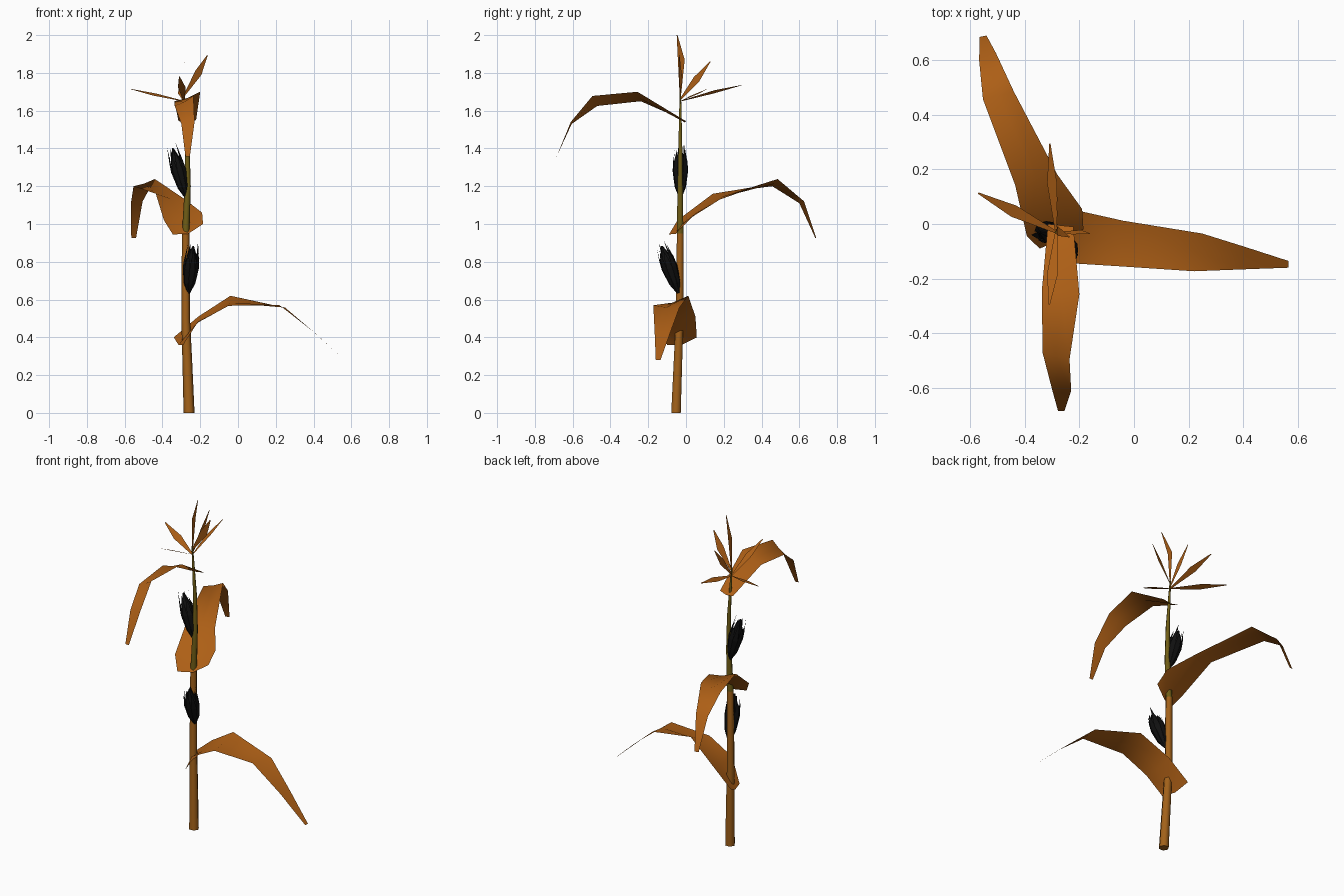
import bpy, math
from mathutils import Vector as V

if "Cube" in bpy.data.objects:
    bpy.data.objects.remove(bpy.data.objects["Cube"])


def material(name, rgb):
    m = bpy.data.materials.new(name)
    m.diffuse_color = (*rgb, 1)
    m.use_nodes = True
    m.node_tree.nodes["Principled BSDF"].inputs["Base Color"].default_value = m.diffuse_color
    return m


ORANGE = material("dry_leaf", (0.42, 0.115, 0.008))
BROWN = material("stalk_brown", (0.36, 0.12, 0.01))
OLIVE = material("stalk_olive", (0.16, 0.11, 0.008))
BLACK = material("husk_black", (0.005, 0.005, 0.005))


def make(name, verts, faces, mats, smooth=True):
    me = bpy.data.meshes.new(name)
    me.from_pydata([tuple(v) for v in verts], [], faces)
    for m in mats:
        me.materials.append(m)
    for p in me.polygons:
        p.use_smooth = smooth
    ob = bpy.data.objects.new(name, me)
    bpy.context.collection.objects.link(ob)
    return ob


def strip(name, rows, mat, folds=None):
    """Leaf sheet from left/right edge points with a creased midrib."""
    verts, faces = [], []
    for i, (l, r) in enumerate(rows):
        l, r = V(l), V(r)
        fold = folds[i] if folds else 0
        verts += [l, (l + r) / 2 - V((0, 0, fold)), r]
    for i in range(len(rows) - 1):
        for j in range(2):
            a = i * 3 + j
            faces.append((a, a + 1, a + 4, a + 3))
    return make(name, verts, faces, [mat])


def tube(name, rings, sides, mats, split=99):
    """Lofted tube through (x, y, z, radius) rings."""
    verts, faces = [], []
    for x, y, z, r in rings:
        for k in range(sides):
            a = math.tau * k / sides
            verts.append((x + r * math.cos(a), y + r * math.sin(a), z))
    for i in range(len(rings) - 1):
        for k in range(sides):
            n = (k + 1) % sides
            faces.append((i * sides + k, i * sides + n,
                          (i + 1) * sides + n, (i + 1) * sides + k))
    faces.append(tuple(reversed(range(sides))))
    faces.append(tuple(range(len(verts) - sides, len(verts))))
    ob = make(name, verts, faces, mats)
    for p in ob.data.polygons:
        p.material_index = int(p.center.z > split)
        if len(p.vertices) > 4:
            p.use_smooth = False
    return ob


# Stalk
tube("stalk", [(-0.259, -0.053, 0, 0.029), (-0.268, -0.043, 0.26, 0.026),
               (-0.277, -0.034, 0.5, 0.023), (-0.277, -0.031, 0.95, 0.02),
               (-0.266, -0.031, 1.2, 0.016), (-0.268, -0.03, 1.4, 0.012),
               (-0.28, -0.03, 1.6, 0.007), (-0.287, -0.03, 1.7, 0.004)],
     6, [BROWN, OLIVE], 0.98)

# Three drooping leaves
strip("lower_leaf", [((-0.34, 0.057, 0.40), (-0.29, -0.10, 0.36)),
                     ((-0.21, 0.05, 0.51), (-0.21, -0.145, 0.485)),
                     ((-0.04, 0.012, 0.62), (-0.05, -0.155, 0.567)),
                     ((0.25, -0.035, 0.557), (0.22, -0.173, 0.57)),
                     ((0.41, -0.085, 0.42), (0.40, -0.166, 0.43)),
                     ((0.565, -0.135, 0.28), (0.565, -0.16, 0.28))],
      ORANGE, [0.02, 0.018, 0.01, 0.005, 0.0, 0])
strip("middle_leaf", [((-0.345, -0.09, 0.945), (-0.185, -0.02, 1.0)),
                      ((-0.392, -0.045, 1.02), (-0.19, 0.055, 1.06)),
                      ((-0.435, 0.142, 1.16), (-0.28, 0.18, 1.13)),
                      ((-0.553, 0.457, 1.20), (-0.44, 0.485, 1.238)),
                      ((-0.567, 0.60, 1.11), (-0.505, 0.625, 1.12)),
                      ((-0.565, 0.685, 0.925), (-0.54, 0.69, 0.925))],
      ORANGE, [0.025, 0.02, 0.01, 0.005, 0, 0])
strip("upper_leaf", [((-0.315, 0.0, 1.545), (-0.222, -0.01, 1.55)),
                     ((-0.337, -0.24, 1.65), (-0.20, -0.257, 1.70)),
                     ((-0.335, -0.47, 1.625), (-0.236, -0.495, 1.678)),
                     ((-0.30, -0.605, 1.53), (-0.23, -0.61, 1.54)),
                     ((-0.278, -0.685, 1.357), (-0.255, -0.685, 1.357))],
      ORANGE, [0.01, 0.008, 0.005, 0, 0])

# Tassel: slim flat blades (base, middle, tip, half-width direction)
BLADES = [((-0.285, -0.03, 1.68), (-0.28, -0.025, 1.87), (-0.237, -0.047, 2.0), (0, 0.018, 0)),
          ((-0.285, -0.03, 1.65), (-0.44, 0.047, 1.685), (-0.57, 0.113, 1.715), (0.01, 0.02, 0.005)),
          ((-0.285, -0.03, 1.65), (-0.30, 0.15, 1.70), (-0.308, 0.295, 1.735), (0.018, 0, 0.008)),
          ((-0.285, -0.03, 1.65), (-0.298, -0.18, 1.725), (-0.31, -0.295, 1.78), (0.02, 0, 0)),
          ((-0.285, -0.03, 1.68), (-0.21, -0.03, 1.80), (-0.162, -0.035, 1.893), (0.016, 0.008, -0.011)),
          ((-0.285, -0.03, 1.66), (-0.28, 0.055, 1.765), (-0.282, 0.128, 1.86), (0, 0.014, -0.012))]
for i, (a, b, c, w) in enumerate(BLADES):
    w = V(w)
    rows = [(V(p) - w * s, V(p) + w * s) for p, s in ((a, 0.2), (b, 1), (c, 0.12))]
    strip(f"tassel_blade_{i + 1}", rows, ORANGE)


# Ears: a slim core wrapped in pointed husk blades
def ear(name, base, tip, radius):
    base, tip = V(base), V(tip)
    rot = V((0, 0, 1)).rotation_difference(tip - base)
    length = (tip - base).length

    def place(r, a, t):
        return base + rot @ V((r * math.cos(a), r * math.sin(a), t * length))

    verts, faces, n = [], [], 8
    prof = [(0.15, 0), (0.6, 0.2), (0.9, 0.45), (0.75, 0.66), (0.1, 0.92)]
    for r, t in prof:
        verts += [place(r * radius, math.tau * k / n, t) for k in range(n)]
    for i in range(len(prof) - 1):
        for k in range(n):
            m = (k + 1) % n
            faces.append((i * n + k, i * n + m, (i + 1) * n + m, (i + 1) * n + k))
    heights = (0.84, 1.0, 0.76, 0.92, 0.8, 0.97, 0.72, 0.9, 0.86)
    for k, h in enumerate(heights):
        a = math.tau * k / len(heights)
        o = len(verts)
        for r, t, s in ((0.2, 0, 0.2), (0.75, 0.2, 0.4), (1.04, 0.5, 0.36), (0.95, 0.68, 0.26)):
            verts += [place(r * radius, a - s, t), place(r * radius, a + s, t)]
        verts.append(place(0.72 * radius, a, h))
        for j in range(3):
            q = o + 2 * j
            faces.append((q, q + 1, q + 3, q + 2))
        faces.append((o + 6, o + 7, o + 8))
    make(name, verts, faces, [BLACK], smooth=False)


ear("lower_ear", (-0.262, -0.04, 0.635), (-0.235, -0.135, 0.905), 0.042)
ear("upper_ear", (-0.275, -0.03, 1.14), (-0.352, -0.03, 1.425), 0.04)
